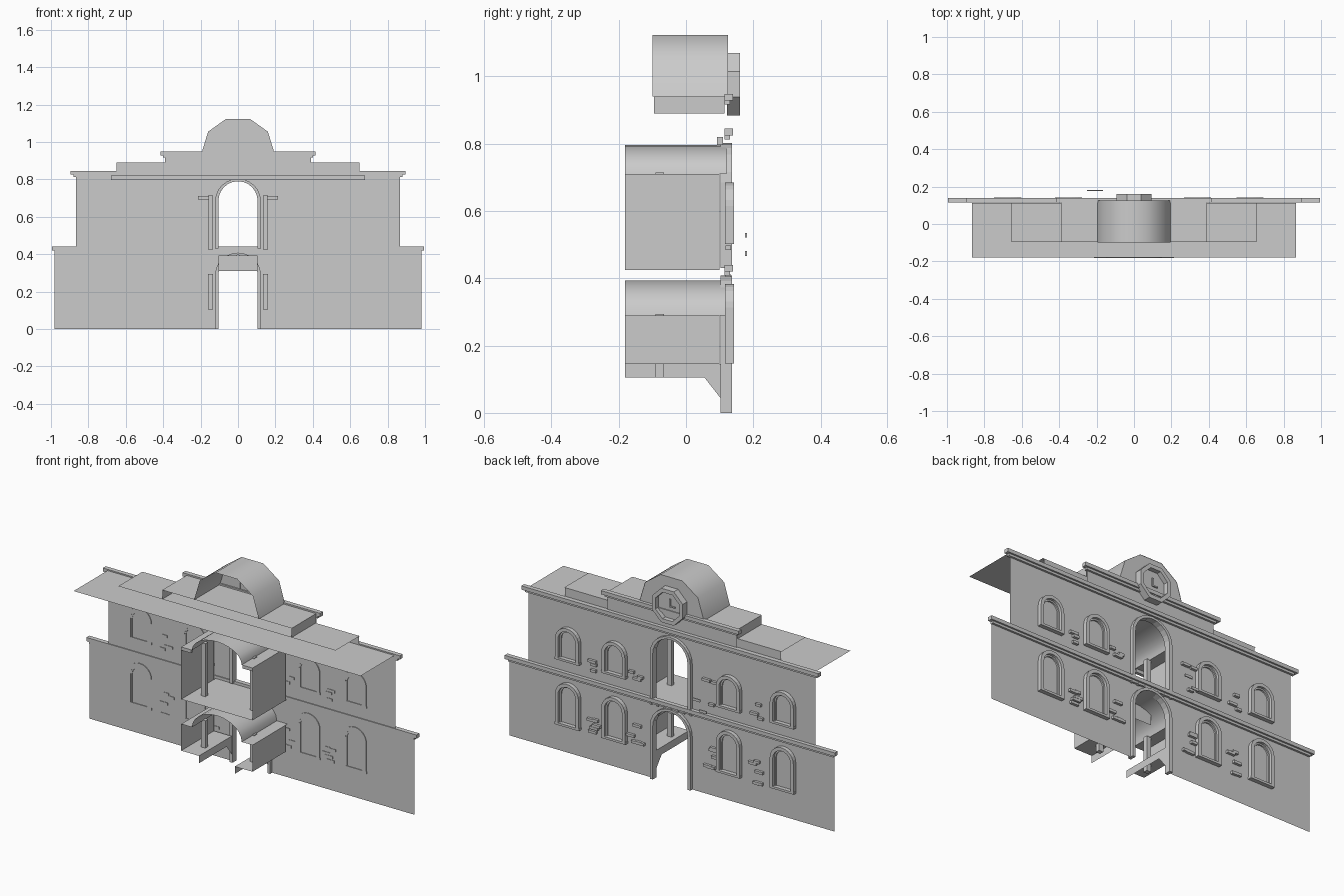
import bpy, bmesh, math, random

if "Cube" in bpy.data.objects:
    bpy.data.objects.remove(bpy.data.objects["Cube"])

random.seed(4)
WALL = 0.12   # plane of the street facade (faces +y)


def mesh(name, verts, faces, solid=False, smooth=False):
    me = bpy.data.meshes.new(name)
    me.from_pydata(verts, [], faces)
    if solid:
        bm = bmesh.new()
        bm.from_mesh(me)
        bmesh.ops.recalc_face_normals(bm, faces=bm.faces)
        bm.to_mesh(me)
        bm.free()
    ob = bpy.data.objects.new(name, me)
    bpy.context.collection.objects.link(ob)
    if smooth:
        bpy.ops.object.select_all(action='DESELECT')
        ob.select_set(True)
        bpy.context.view_layer.objects.active = ob
        bpy.ops.object.shade_smooth_by_angle(angle=math.radians(40))
    return ob


def panel(name, pts, y):
    """flat sheet in the xz plane"""
    return mesh(name, [(x, y, z) for x, z in pts], [list(range(len(pts)))])


def sheet(name, pts, y0, y1, smooth=False):
    """open profile in xz swept along y"""
    n = len(pts)
    v = [(x, y, z) for y in (y0, y1) for x, z in pts]
    return mesh(name, v, [(i, i + 1, n + i + 1, n + i) for i in range(n - 1)], smooth=smooth)


def band(name, inner, outer, y0, y1, closed=False):
    """solid frame between two matching xz outlines"""
    n = len(inner)
    v = [(x, y, z) for y in (y0, y1) for pts in (inner, outer) for x, z in pts]
    f = []
    for i in range(n if closed else n - 1):
        j = (i + 1) % n
        a, b = [i, n + i, 3 * n + i, 2 * n + i], [j, n + j, 3 * n + j, 2 * n + j]
        f += [(a[k], a[(k + 1) % 4], b[(k + 1) % 4], b[k]) for k in range(4)]
    if not closed:
        f += [(0, n, 3 * n, 2 * n), (n - 1, 2 * n - 1, 4 * n - 1, 3 * n - 1)]
    return mesh(name, v, f, True)


def box(name, x0, x1, y0, y1, z0, z1):
    v = [(x, y, z) for x in (x0, x1) for y in (y0, y1) for z in (z0, z1)]
    f = [(0, 1, 3, 2), (4, 6, 7, 5), (0, 4, 5, 1), (2, 3, 7, 6), (0, 2, 6, 4), (1, 5, 7, 3)]
    return mesh(name, v, f, True)


def arc(cx, cz, rx, rz, n=12, a0=0.0, a1=math.pi):
    return [(cx + rx * math.cos(a0 + (a1 - a0) * i / n),
             cz + rz * math.sin(a0 + (a1 - a0) * i / n)) for i in range(n + 1)]


def arch(cx, half, z0, spring, rise):
    return [(cx + half, z0)] + arc(cx, spring, half, rise) + [(cx - half, z0)]


# Facade walls, one half each side of the arched openings
for s, side in ((1, "right"), (-1, "left")):
    for name, w, z0, z1, spring in (("lower", .98, 0, .42, .29), ("upper", .865, .42, .84, .685)):
        pts = [(.105, z0)] + arc(0, spring, .105, .105, 8, 0, math.pi / 2)
        pts += [(0, z1), (w, z1), (w, z0)]
        panel(f"{name}_wall_{side}", [(s * x, z) for x, z in pts], WALL)

# Arch surrounds
for name, z0, spring in (("lower", 0, .29), ("upper", .43, .685)):
    band(f"{name}_arch_trim", arch(0, .105, z0, spring, .105),
         arch(0, .122, z0, spring, .118), .102, .137)

# Stepped cornices
for name, w, z in (("middle", .995, .43), ("top", .895, .835), ("parapet", .415, .938)):
    box(f"{name}_cornice", -w, w, .115, .14, z - .01, z + .01)
    box(f"{name}_cornice_lower", -w + .015, w - .015, .115, .131, z - .022, z - .01)
box("inner_ledge", -.68, .68, .092, .11, .797, .82)

# Parapet and roof steps
panel("parapet_wall", [(-.39, .84), (.39, .84), (.39, .94), (-.39, .94)], WALL)
panel("side_parapet_wall", [(-.65, .80), (.65, .80), (.65, .89), (-.65, .89)], .112)
sheet("main_roof", [(-.865, .84), (.865, .84)], -.18, .112)
sheet("wide_roof_step", [(-.655, .89), (.655, .89)], -.095, .112)
sheet("narrow_roof_step", [(-.39, .89), (-.39, .94), (.39, .94), (.39, .89)], -.095, .115)

# Clock tower hood, open toward the inside
hood = [(-.195, .94), (-.16, 1.055), (-.065, 1.123), (.065, 1.123), (.16, 1.055), (.195, .94)]
sheet("tower_hood", hood, -.1, .125, True)
panel("tower_wall", hood, .123)


def octagon(r, n=8):
    return [(r * math.cos(math.tau * (i + .5) / n), .977 + r * math.sin(math.tau * (i + .5) / n))
            for i in range(n)]


band("clock_ring", octagon(.078), octagon(.1), .122, .16, True)
panel("clock_face", octagon(.08), .135)
box("clock_hour_hand", -.004, .004, .135, .141, .972, 1.012)
box("clock_minute_hand", -.03, .004, .135, .141, .968, .975)

# Windows: arched frames with raised outer moulding and sill
for row, z0, top in (("lower", .155, .383), ("upper", .51, .685)):
    for i, x in enumerate((-.675, -.35, .34, .62)):
        spring = top - .07
        band(f"{row}_window_frame_{i}", arch(x, .053, z0, spring, .052),
             arch(x, .071, z0, spring, .07), .116, .142)
        band(f"{row}_window_inset_{i}", arch(x, .045, z0, spring, .044),
             arch(x, .053, z0, spring, .052), .117, .128)
        box(f"{row}_window_sill_{i}", x - .073, x + .073, .116, .142, z0 - .008, z0 + .004)

# Vaulted entrance rooms behind the facade
for name, floor, spring, rise in (("lower", .145, .29, .103), ("upper", .425, .71, .086)):
    ceiling = [(.215, spring)] + arc(0, spring, .15, rise) + [(-.215, spring)]
    sheet(f"{name}_vault", ceiling, -.182, WALL, True)
    for s in (-1, 1):
        sheet(f"{name}_room_wall_{s}", [(s * .215, floor), (s * .215, spring)], -.182, .1)
        base = .105 if name == "lower" else floor
        cx = s * .147
        box(f"{name}_column_{s}", cx - .013, cx + .013, -.09, -.066, base, spring + .004)
        if name == "upper":
            box(f"capital_{s}", min(s * .155, s * .215), max(s * .155, s * .215),
                -.182, -.165, .692, .71)

sheet("upper_floor", [(-.215, .425), (.215, .425)], -.182, WALL)
for s in (-1, 1):
    sheet(f"lower_aisle_floor_{s}", [(s * .108, .145), (s * .215, .145)], -.182, .1)
    # stringer below the floor with a sloped bracket end
    prof = [(-.182, .145), (-.182, .105), (.055, .105), (.102, .045), (.102, .145)]
    mesh(f"floor_stringer_{s}", [(s * .108, y, z) for y, z in prof], [(0, 1, 2, 3, 4)])
panel("passage_lintel", [(-.105, .31), (.105, .31), (.105, .393), (-.105, .393)], .0)

# Scattered raised bricks near the windows
for row, zc in (("lower", .2), ("upper", .56)):
    for i, x in enumerate((-.51, -.24, .22, .48)):
        for k in range(5 if row == "lower" else 3):
            bx = x + random.uniform(-.035, .035)
            bz = zc + random.uniform(-.07, .07)
            w = random.choice((.016, .024))
            box(f"{row}_brick_{i}_{k}", bx - w, bx + w, WALL - .003, .134, bz - .007, bz + .007)
for k in range(7):
    x = -.12 + .04 * k
    box(f"arch_brick_{k}", x - .006, x + .006, WALL - .003, .134, .404, .412)
for k, z in enumerate((.474, .528)):
    box(f"loose_brick_{k}", -.25 + .04 * k, -.205 + .04 * k, .176, .181, z - .007, z + .007)
